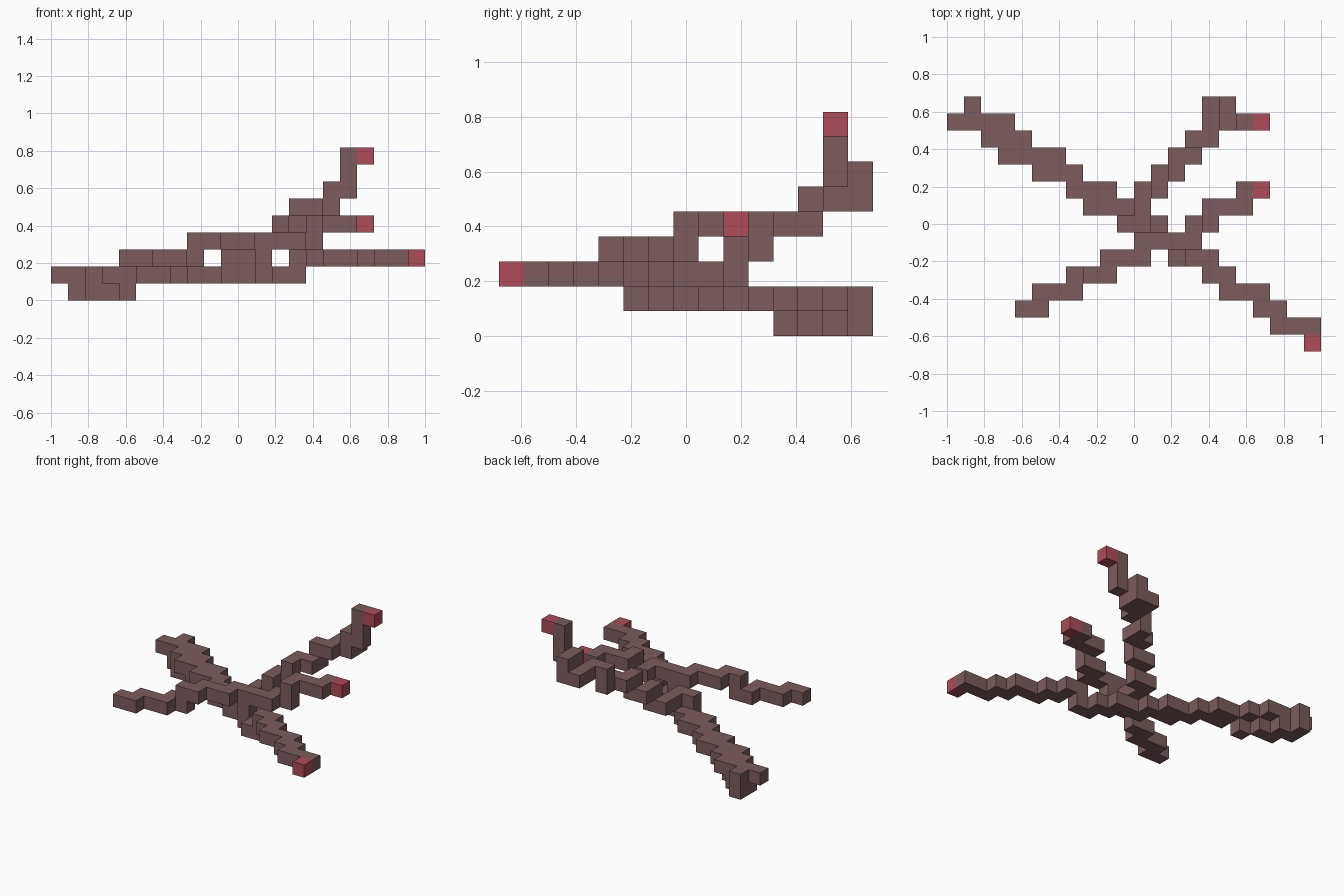
import bpy
import bmesh
from mathutils import Vector

cube = bpy.data.objects.get("Cube")
if cube:
    bpy.data.objects.remove(cube, do_unlink=True)

SIZE = 2 / 22                                  # edge of one block
ORIGIN = Vector((-1, -7.5 * SIZE, 0))
STEP = {"E": (1, 0, 0), "W": (-1, 0, 0), "N": (0, 1, 0),
        "S": (0, -1, 0), "U": (0, 0, 1), "D": (0, 0, -1)}


def material(name, rgb):
    mat = bpy.data.materials.new(name)
    mat.use_nodes = True
    color = (*rgb, 1)
    mat.diffuse_color = color
    mat.node_tree.nodes["Principled BSDF"].inputs["Base Color"].default_value = color
    return mat


BARK = material("dusty brown", (0.2, 0.107, 0.109))
TIP = material("rose red", (0.42, 0.072, 0.098))


def walk(start, moves):
    """Blocks met along a path; a lower-case move passes without a block."""
    pos = Vector(start)
    cells = [tuple(start)]
    for move in moves:
        pos = pos + Vector(STEP[move.upper()])
        if move.isupper():
            cells.append(tuple(int(c) for c in pos))
    return cells


# Name, first block, path, whether the last block is a coloured tip
BRANCHES = [
    ("main_trunk", (0, 13, 1), "ENSEESWEESWEEESWEESEESWEESEESESE", False),
    ("trunk_underside", (1, 14, 0), "SESEsE", False),
    ("front_left_branch", (14, 5, 2), "ESESEESESEES", True),
    ("crossing_branch", (4, 2, 2), "ENEENEUENEENEEENEUNEENE", True),
    ("rising_branch", (10, 7, 2), "ENNEUNEUNENUENNESUNSEUUE", True),
    ("junction", (12, 6, 2), "", False),
]
paths = {name: walk(start, moves) for name, start, moves, tip in BRANCHES}
filled = {cell for cells in paths.values() for cell in cells}


def build(name, cells, has_tip):
    """One branch made of the outer faces of its blocks."""
    bm = bmesh.new()
    for cell in dict.fromkeys(cells):
        center = Vector(cell) + Vector((0.5, 0.5, 0.5))
        for step in STEP.values():
            normal = Vector(step)
            if tuple(int(c) for c in Vector(cell) + normal) in filled:
                continue
            u = Vector((normal.y, normal.z, normal.x))
            v = normal.cross(u)
            corners = [center + (normal + a * u + b * v) / 2
                       for a, b in ((-1, -1), (1, -1), (1, 1), (-1, 1))]
            face = bm.faces.new([bm.verts.new(ORIGIN + c * SIZE) for c in corners])
            face.material_index = int(has_tip and cell == cells[-1])
    bmesh.ops.remove_doubles(bm, verts=bm.verts, dist=SIZE / 100)
    mesh = bpy.data.meshes.new(name)
    bm.to_mesh(mesh)
    bm.free()
    mesh.materials.append(BARK)
    if has_tip:
        mesh.materials.append(TIP)
    bpy.context.collection.objects.link(bpy.data.objects.new(name, mesh))


for name, start, moves, tip in BRANCHES:
    build(name, paths[name], tip)
